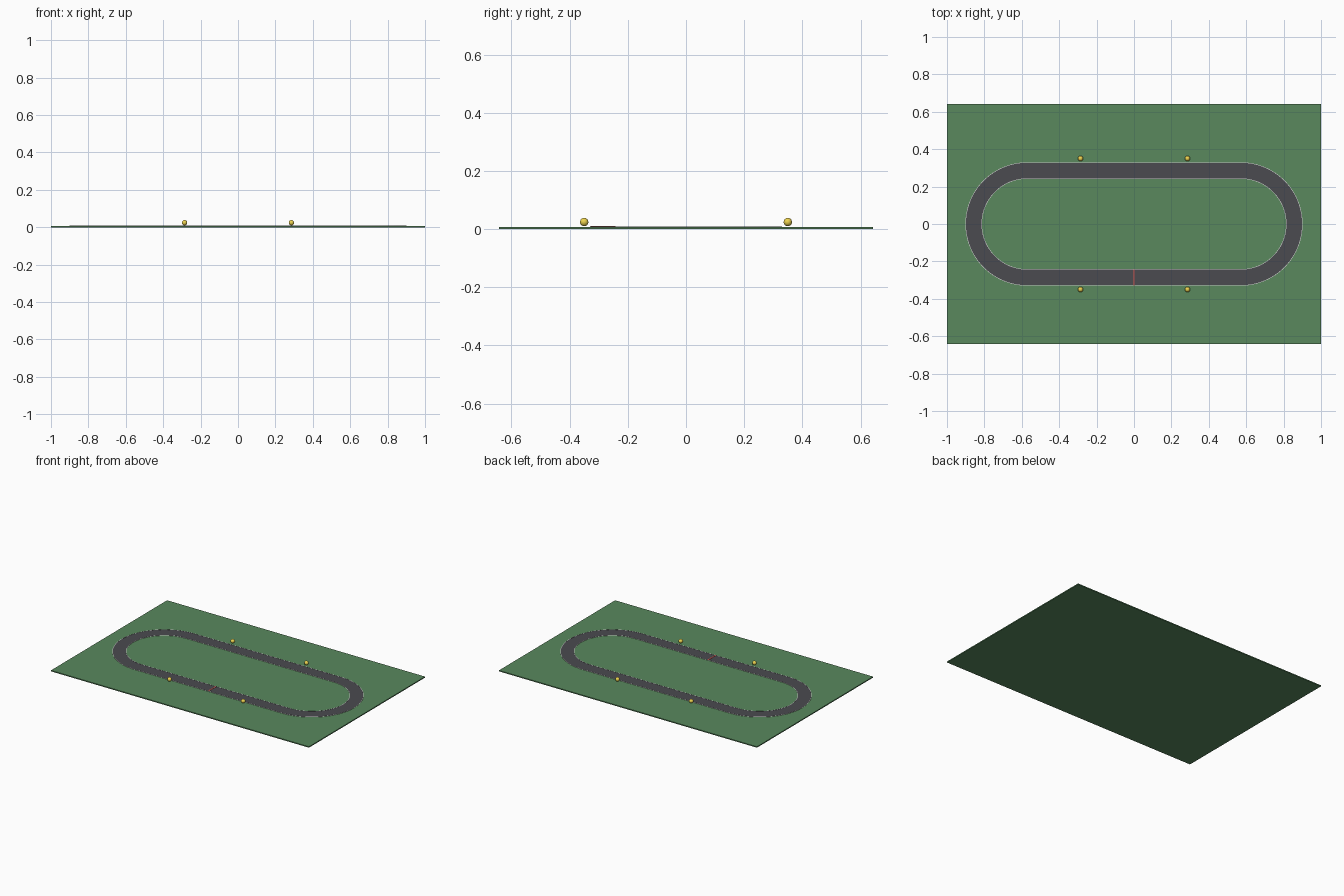
import bpy, bmesh, math

if "Cube" in bpy.data.objects:
    bpy.data.objects.remove(bpy.data.objects["Cube"])

S = 1 / 7                # modelling unit
HALF = 4 * S             # half length of the straights
RAD = 2 * S              # centreline radius of the bends
WIDTH = 0.6 * S          # road width
GROUND_TOP = 0.05 * S


def material(name, rgb):
    m = bpy.data.materials.new(name)
    m.diffuse_color = (*rgb, 1)
    m.use_nodes = True
    m.node_tree.nodes["Principled BSDF"].inputs["Base Color"].default_value = m.diffuse_color
    return m


def finish(name, bm, mat, smooth=False):
    bmesh.ops.recalc_face_normals(bm, faces=bm.faces[:])
    me = bpy.data.meshes.new(name)
    bm.to_mesh(me)
    bm.free()
    me.materials.append(mat)
    if smooth:
        me.polygons.foreach_set("use_smooth", [True] * len(me.polygons))
    ob = bpy.data.objects.new(name, me)
    bpy.context.collection.objects.link(ob)
    return ob


def box(name, x, y, z0, z1, sx, sy, mat):
    bm = bmesh.new()
    bmesh.ops.create_cube(bm, size=1)
    for v in bm.verts:
        v.co = (x + v.co.x * sx, y + v.co.y * sy, (z0 + z1) / 2 + v.co.z * (z1 - z0))
    return finish(name, bm, mat)


def stadium(r, n=48):
    """Points of a stadium outline: two half circles joined by straights."""
    pts = []
    for side, start in ((1, -math.pi / 2), (-1, math.pi / 2)):
        for i in range(n + 1):
            a = start + math.pi * i / n
            pts.append((side * HALF + r * math.cos(a), r * math.sin(a)))
    return pts


def stadium_band(name, r0, r1, z0, z1, mat):
    """Rectangular cross-section swept round the stadium outline."""
    bm = bmesh.new()
    loops = [[bm.verts.new((x, y, z)) for x, y in stadium(r)]
             for r, z in ((r0, z0), (r1, z0), (r1, z1), (r0, z1))]
    n = len(loops[0])
    for k in range(4):
        a, b = loops[k], loops[(k + 1) % 4]
        for i in range(n):
            j = (i + 1) % n
            bm.faces.new((a[i], a[j], b[j], b[i]))
    return finish(name, bm, mat)


grass = material("grass", (0.10, 0.25, 0.11))
asphalt = material("asphalt", (0.07, 0.07, 0.08))
white = material("white_paint", (0.9, 0.9, 0.9))
red = material("red_paint", (0.75, 0.1, 0.08))
yellow = material("yellow", (0.85, 0.65, 0.08))

# Ground slab and road
box("ground", 0, 0, 0, GROUND_TOP, 14 * S, 9 * S, grass)
road_top = GROUND_TOP + 0.01 * S
r_in, r_out = RAD - WIDTH / 2, RAD + WIDTH / 2
stadium_band("road", r_in, r_out, GROUND_TOP - 0.01 * S, road_top, asphalt)

# Painted edge lines
line = 0.01 * S
for name, r in (("inner_edge_line", r_in), ("outer_edge_line", r_out)):
    stadium_band(name, r - line, r + line, GROUND_TOP, road_top + 0.005 * S, white)

# Start line across the front straight
box("start_line", 0, -RAD, GROUND_TOP, road_top + 0.01 * S, 0.05 * S, WIDTH, red)

# Marker balls beside the straights
for i, (sx, sy) in enumerate(((-1, -1), (1, -1), (-1, 1), (1, 1))):
    bm = bmesh.new()
    bmesh.ops.create_uvsphere(bm, u_segments=24, v_segments=12, radius=0.1 * S)
    bmesh.ops.translate(bm, verts=bm.verts[:],
                        vec=(sx * 2 * S, sy * 2.45 * S, GROUND_TOP + 0.12 * S))
    finish(f"marker_ball_{i + 1}", bm, yellow, smooth=True)
